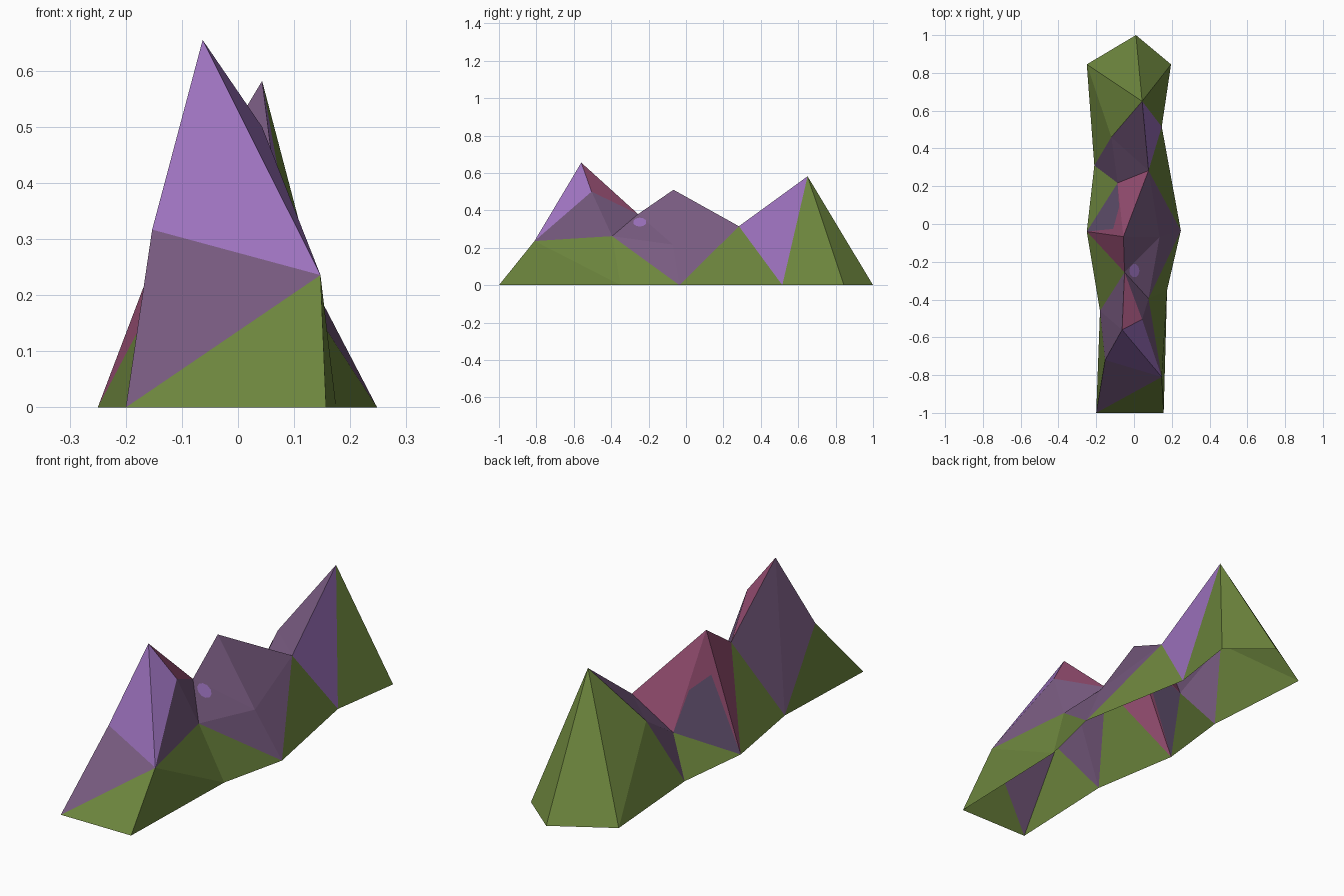
import bpy, math
from mathutils import Vector

if "Cube" in bpy.data.objects:
    bpy.data.objects.remove(bpy.data.objects["Cube"])


def material(name, r, g, b):
    lin = [((c / 255 + 0.055) / 1.055) ** 2.4 for c in (r, g, b)]
    m = bpy.data.materials.new(name)
    m.diffuse_color = (*lin, 1)
    m.use_nodes = True
    m.node_tree.nodes["Principled BSDF"].inputs["Base Color"].default_value = m.diffuse_color
    return m


MATS = {
    "green": material("grass green", 110, 135, 62),
    "violet": material("light violet", 155, 113, 188),
    "mauve": material("grey mauve", 120, 91, 128),
    "pink": material("dusky pink", 150, 78, 114),
    "slate": material("slate purple", 101, 83, 114),
}

# Named landmarks: peaks, saddles, shoulders and ground outline
P = {k: Vector(v) for k, v in {
    "peak1": (-.063, -.56, .655), "ridge1": (.043, -.505, .50),
    "shoulderL": (-.153, -.72, .317), "shoulderR": (.147, -.81, .236),
    "saddle": (-.05, -.256, .38), "gapR": (.077, -.395, .262),
    "peak2": (-.056, -.067, .51), "bulge": (.135, -.07, .217),
    "pass": (.077, .283, .315), "gapL": (-.087, .217, .155),
    "peak3": (.043, .65, .582), "spurL": (-.12, .46, .31),
    # ground, right side front to back
    "r0": (.157, -1, 0), "r1": (.175, -.35, 0), "r2": (.248, -.035, 0),
    "r3": (.147, .515, 0), "r4": (.196, .845, 0), "tip": (.01, 1, 0),
    # ground, left side front to back
    "l0": (-.2, -1, 0), "l1": (-.18, -.46, 0), "l2": (-.25, -.04, 0),
    "l3": (-.21, .31, 0), "l4": (-.25, .845, 0),
}.items()}


def blend(a, b, c, u, v, w):
    return P[a] * u + P[b] * v + P[c] * w


# Corners of the dark stain on the left face of the middle peak
P["stain1"] = blend("gapL", "peak2", "l2", .55, .42, .03)
P["stain2"] = blend("gapL", "peak2", "l2", .12, .62, .26)


def mountain(name, **facets):
    """Build one peak from facets grouped by colour; all facets face upward."""
    names, faces, slots = [], [], []
    for slot, rows in enumerate(facets.values()):
        for row in rows.split(","):
            face = row.split()
            a, b, c = (P[n] for n in face[:3])
            if (b - a).cross(c - a).z < 0:
                face.reverse()
            names += [n for n in face if n not in names]
            faces.append([names.index(n) for n in face])
            slots.append(slot)
    me = bpy.data.meshes.new(name)
    me.from_pydata([P[n] for n in names], [], faces)
    for colour in facets:
        me.materials.append(MATS[colour])
    for poly, slot in zip(me.polygons, slots):
        poly.material_index = slot
    me.update()
    ob = bpy.data.objects.new(name, me)
    bpy.context.collection.objects.link(ob)
    return ob


# Front peak
mountain(
    "front_peak",
    violet="peak1 shoulderL shoulderR, peak1 shoulderR ridge1",
    mauve="shoulderL l0 shoulderR, peak1 shoulderL l1, peak1 l1 saddle,"
          "shoulderR ridge1 gapR, ridge1 saddle gapR",
    pink="peak1 ridge1 saddle",
    green="l0 r0 shoulderR, shoulderL l0 l1, shoulderR r0 r1, shoulderR r1 gapR",
)

# Middle peak
mountain(
    "middle_peak",
    mauve="saddle peak2 bulge, saddle bulge gapR, bulge r2 gapR,"
          "peak2 bulge pass, bulge r2 pass",
    pink="peak2 pass gapL, peak2 l2 saddle, gapL stain1 peak2,"
         "stain1 stain2 peak2, stain2 l2 peak2",
    slate="gapL l2 stain2 stain1",
    green="l2 saddle l1, gapR r1 r2, gapL l3 l2",
)

# Back peak
mountain(
    "back_peak",
    violet="peak3 r3 pass",
    mauve="peak3 pass spurL, pass gapL spurL, spurL gapL l3",
    green="pass r3 r2, peak3 r3 r4, peak3 r4 tip, peak3 tip l4,"
          "peak3 l4 spurL, spurL l4 l3",
)

# Small violet spot lying on the slope beside the saddle
u = (P["bulge"] - P["saddle"]).normalized()
n = u.cross(P["gapR"] - P["saddle"]).normalized()
n = n if n.z > 0 else -n
w = n.cross(u)
centre = Vector((0, -.247, .335)) + n * .003
ring = [centre + .036 * (u * math.cos(t) + w * math.sin(t))
        for t in (i * math.tau / 10 for i in range(10))]
me = bpy.data.meshes.new("violet_spot")
me.from_pydata(ring, [], [list(range(10))])
me.materials.append(MATS["violet"])
bpy.context.collection.objects.link(bpy.data.objects.new("violet_spot", me))
